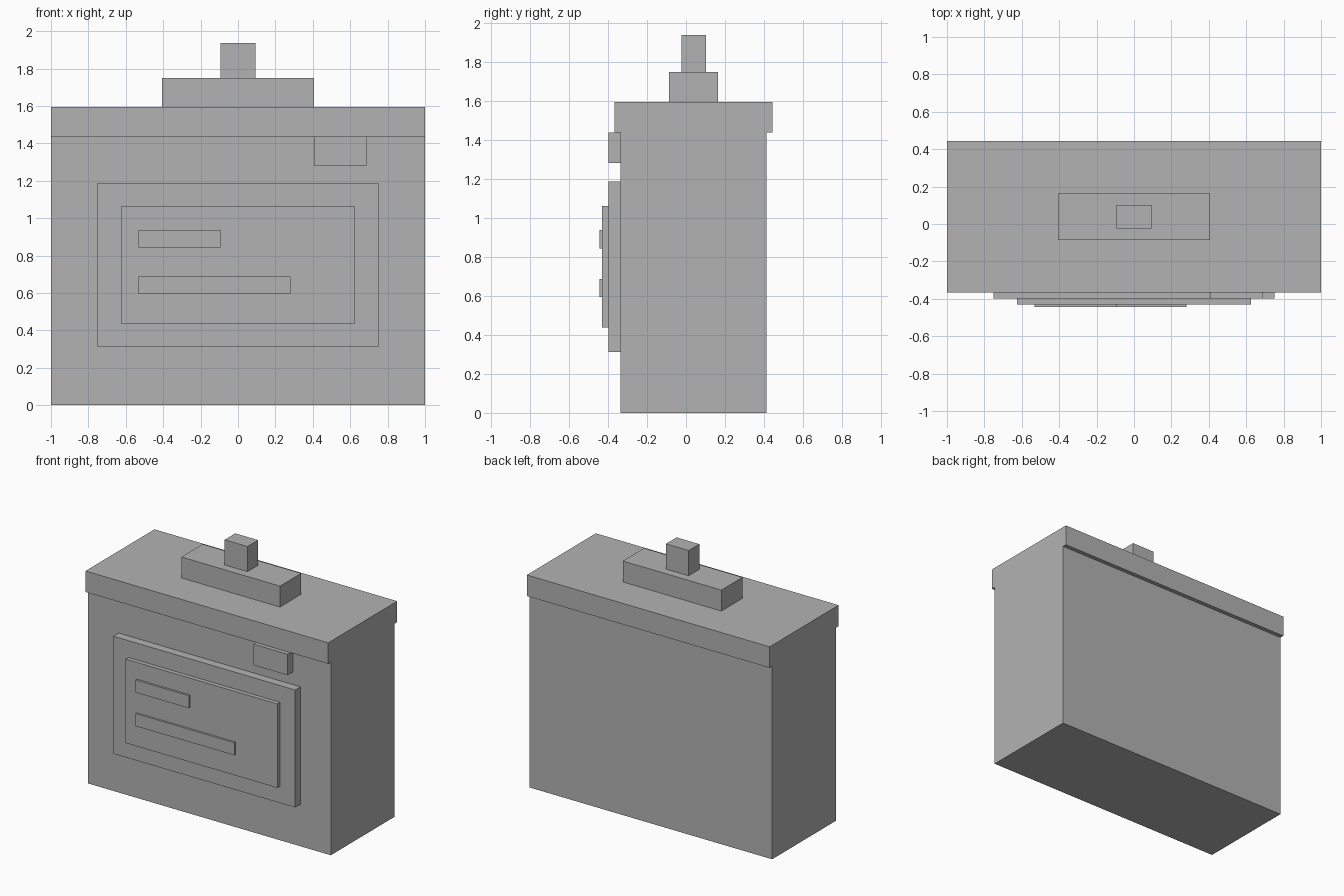
import bpy

if "Cube" in bpy.data.objects:
    bpy.data.objects.remove(bpy.data.objects["Cube"])

grey = bpy.data.materials.new("plain grey")
grey.diffuse_color = (0.45, 0.45, 0.45, 1)
grey.use_nodes = True
grey.node_tree.nodes["Principled BSDF"].inputs["Base Color"].default_value = grey.diffuse_color


def box(name, x, y, z):
    """Box from (min, max) pairs on each axis."""
    bpy.ops.mesh.primitive_cube_add(size=1)
    ob = bpy.context.object
    ob.name = name
    ob.location = [(a + b) / 2 for a, b in (x, y, z)]
    ob.scale = [b - a for a, b in (x, y, z)]
    bpy.ops.object.transform_apply(location=True, rotation=False, scale=True)
    ob.data.materials.append(grey)
    return ob


# main case and overhanging lid
FRONT = -0.336
box("body", (-1, 1), (FRONT, 0.414), (0, 1.4375))
box("lid", (-1, 1), (-0.367, 0.445), (1.4375, 1.594))

# stepped top fitting
box("top_block", (-0.406, 0.406), (-0.086, 0.164), (1.594, 1.75))
box("top_knob", (-0.094, 0.094), (-0.023, 0.102), (1.75, 1.9375))

# layered front panel
box("panel_frame", (-0.75, 0.75), (-0.398, FRONT), (0.3125, 1.1875))
box("panel_plate", (-0.625, 0.625), (-0.43, -0.398), (0.4375, 1.0625))
box("upper_bar", (-0.531, -0.094), (-0.445, -0.43), (0.844, 0.9375))
box("lower_bar", (-0.531, 0.281), (-0.445, -0.43), (0.594, 0.6875))

# small latch under the lid
box("latch", (0.406, 0.6875), (-0.398, FRONT), (1.281, 1.4375))
